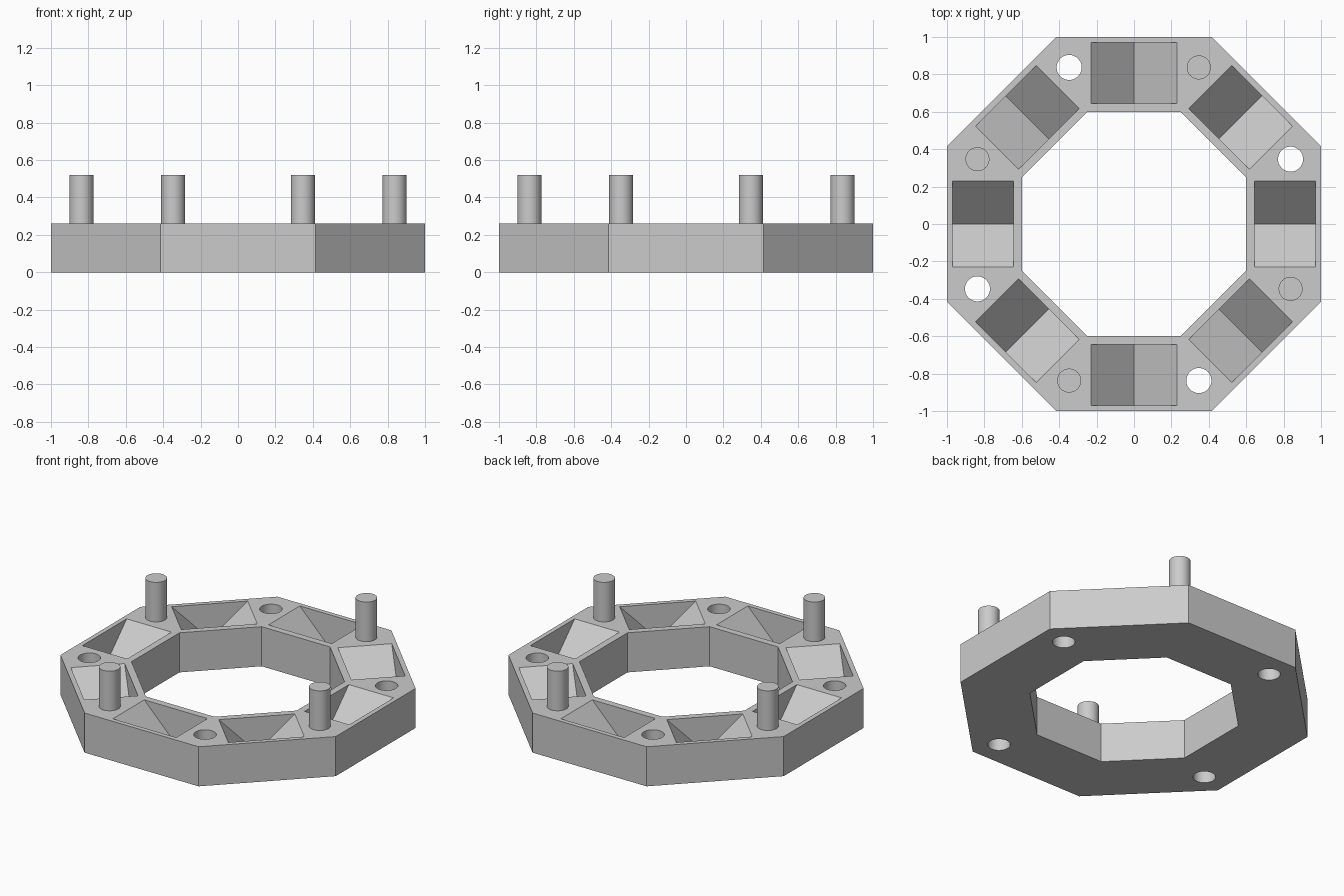
import bpy
import bmesh
from math import cos, sin, pi, radians
from mathutils import Matrix

default = bpy.data.objects.get("Cube")
if default:
    bpy.data.objects.remove(default)

HEIGHT = 0.26
PEG_TOP = 0.52
PEG_RADIUS = 0.064
CORNER_RADIUS = 0.906    # distance of pegs and holes from the centre
POCKET_SIDE = 0.325
POCKET_RADIUS = 0.807

grey = bpy.data.materials.new("light grey")
grey.use_nodes = True
colour = (0.6, 0.6, 0.6, 1)
grey.diffuse_color = colour
grey.node_tree.nodes["Principled BSDF"].inputs["Base Color"].default_value = colour


def finish(name, bm, helper=False):
    mesh = bpy.data.meshes.new(name)
    bmesh.ops.recalc_face_normals(bm, faces=bm.faces)
    bm.to_mesh(mesh)
    bm.free()
    mesh.materials.append(grey)
    obj = bpy.data.objects.new(name, mesh)
    bpy.context.collection.objects.link(obj)
    obj.hide_render = helper
    return obj


def smooth(obj):
    bpy.ops.object.select_all(action='DESELECT')
    obj.select_set(True)
    bpy.context.view_layer.objects.active = obj
    bpy.ops.object.shade_smooth_by_angle(angle=radians(30))


def cylinder(bm, angle, radius, bottom, top):
    place = Matrix.Translation((CORNER_RADIUS * cos(angle), CORNER_RADIUS * sin(angle),
                                (bottom + top) / 2))
    bmesh.ops.create_cone(bm, cap_ends=True, segments=48, radius1=radius, radius2=radius,
                          depth=top - bottom, matrix=place)


# Octagonal ring
bm = bmesh.new()
rings = []
for apothem, z in ((1, 0), (1, HEIGHT), (0.6, HEIGHT), (0.6, 0)):
    r = apothem / cos(pi / 8)
    rings.append([bm.verts.new((r * cos((i + 0.5) * pi / 4), r * sin((i + 0.5) * pi / 4), z))
                  for i in range(8)])
for k in range(4):
    a, b = rings[k], rings[(k + 1) % 4]
    for i in range(8):
        j = (i + 1) % 8
        bm.faces.new((a[i], a[j], b[j], b[i]))
ring = finish("octagon_ring", bm)

# V-shaped pockets, one per side, and through holes at alternate corners
bm = bmesh.new()
for i in range(8):
    place = (Matrix.Rotation(i * pi / 4, 4, 'Z')
             @ Matrix.Translation((POCKET_RADIUS, 0, HEIGHT))
             @ Matrix.Rotation(pi / 4, 4, 'X'))
    bmesh.ops.create_cube(bm, size=POCKET_SIDE, matrix=place)
for i in range(4):
    cylinder(bm, pi / 8 + i * pi / 2, PEG_RADIUS + 0.003, -0.1, HEIGHT + 0.1)
cutter = finish("pocket_and_hole_cutter", bm, helper=True)

cut = ring.modifiers.new("cut", 'BOOLEAN')
cut.operation = 'DIFFERENCE'
cut.solver = 'EXACT'
cut.object = cutter
bpy.context.view_layer.objects.active = ring
bpy.ops.object.modifier_apply(modifier=cut.name)
bpy.data.objects.remove(cutter)
smooth(ring)

# Connecting pegs at the other corners
for i in range(4):
    bm = bmesh.new()
    cylinder(bm, -pi / 8 + i * pi / 2, PEG_RADIUS, HEIGHT - 0.02, PEG_TOP)
    smooth(finish(f"peg_{i + 1}", bm))
